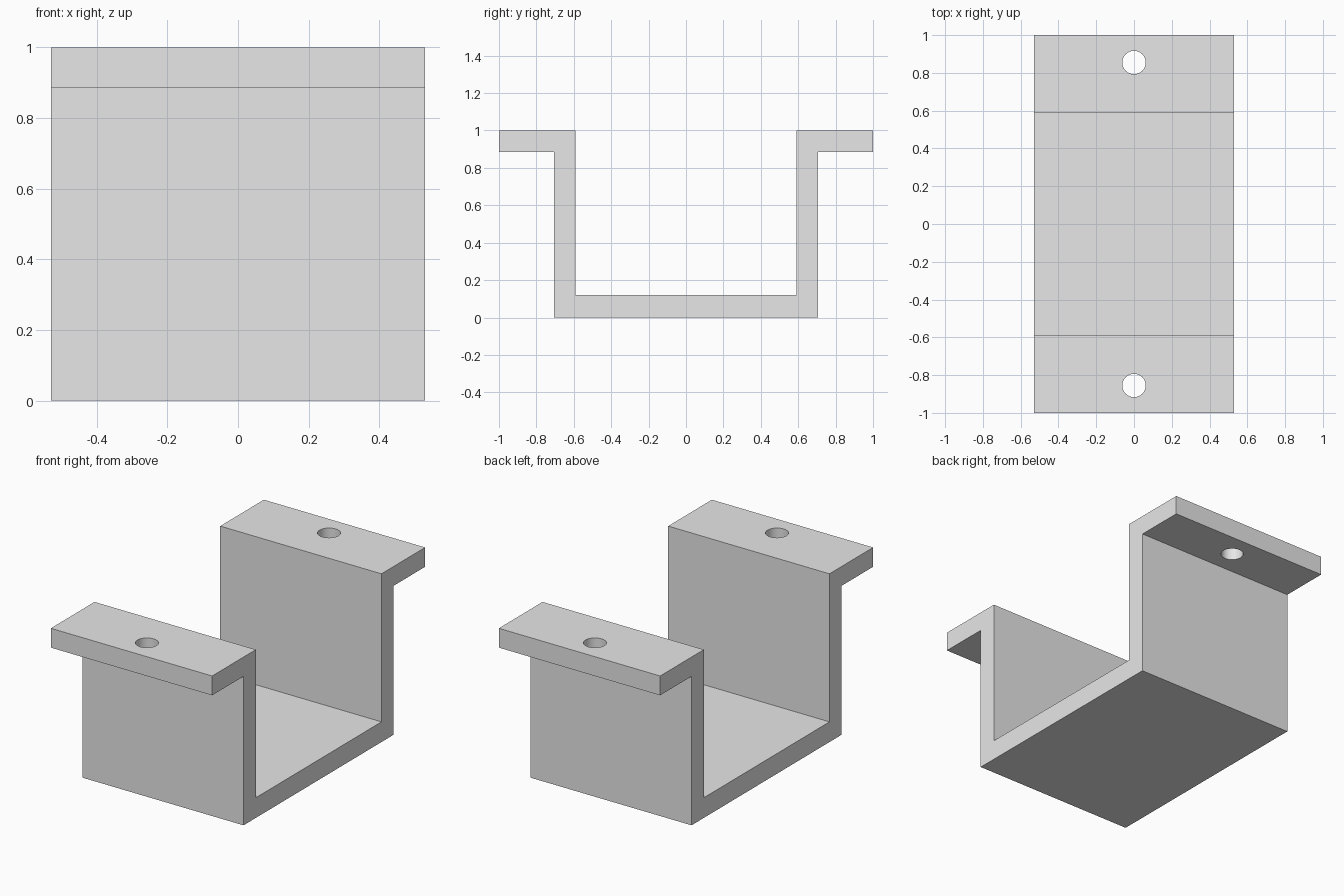
import bpy
import bmesh

HALF_WIDTH = 0.53
HOLE_Y, HOLE_RADIUS = 0.855, 0.062

default_cube = bpy.data.objects.get("Cube")
if default_cube:
    bpy.data.objects.remove(default_cube, do_unlink=True)

# Single light grey finish
grey = bpy.data.materials.new("light_grey")
grey.use_nodes = True
grey.diffuse_color = (0.8, 0.8, 0.8, 1)
shader = next(n for n in grey.node_tree.nodes if n.type == "BSDF_PRINCIPLED")
shader.inputs["Base Color"].default_value = grey.diffuse_color

# Hat-shaped profile: right half as (y, z), mirrored for the other half
half = [(0.705, 0), (0.705, 0.885), (1, 0.885), (1, 1), (0.59, 1), (0.59, 0.12)]
profile = half + [(-y, z) for y, z in reversed(half)]

# Bracket body, extruded along x
bm = bmesh.new()
face = bm.faces.new([bm.verts.new((-HALF_WIDTH, y, z)) for y, z in profile])
sweep = bmesh.ops.extrude_face_region(bm, geom=[face])
moved = [v for v in sweep["geom"] if isinstance(v, bmesh.types.BMVert)]
bmesh.ops.translate(bm, verts=moved, vec=(2 * HALF_WIDTH, 0, 0))
bmesh.ops.recalc_face_normals(bm, faces=bm.faces)
mesh = bpy.data.meshes.new("mounting_bracket")
bm.to_mesh(mesh)
bm.free()
mesh.materials.append(grey)
bracket = bpy.data.objects.new("mounting_bracket", mesh)
bpy.context.collection.objects.link(bracket)


def drill_hole(y):
    """Cut one round screw hole through a flange."""
    bpy.ops.mesh.primitive_cylinder_add(
        vertices=48, radius=HOLE_RADIUS, depth=0.4, location=(0, y, 0.95))
    cutter = bpy.context.object
    cutter.name = "hole_cutter"
    cutter.hide_render = True
    cutter.data.materials.append(grey)
    cut = bracket.modifiers.new("screw_hole", "BOOLEAN")
    cut.operation = "DIFFERENCE"
    cut.solver = "EXACT"
    cut.object = cutter
    bpy.context.view_layer.objects.active = bracket
    bpy.ops.object.modifier_apply(modifier=cut.name)
    bpy.data.objects.remove(cutter, do_unlink=True)


# Screw holes in the front and back flanges
for side in (-1, 1):
    drill_hole(side * HOLE_Y)

# Smooth hole walls, crisp edges elsewhere
bpy.ops.object.select_all(action="DESELECT")
bracket.select_set(True)
bpy.context.view_layer.objects.active = bracket
bpy.ops.object.shade_smooth_by_angle()
